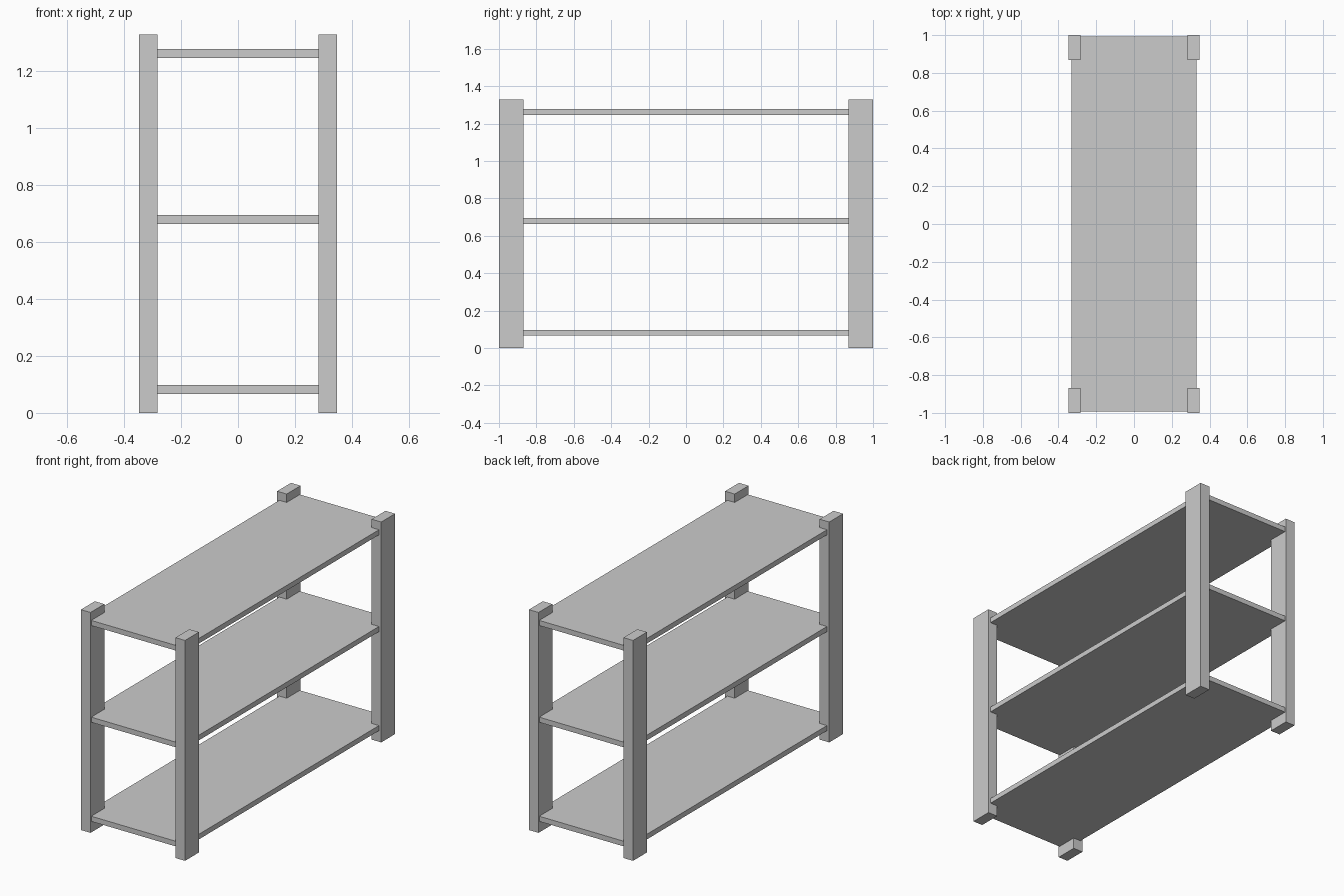
import bpy

if "Cube" in bpy.data.objects:
    bpy.data.objects.remove(bpy.data.objects["Cube"])


def box(name, center, size):
    bpy.ops.mesh.primitive_cube_add(size=1, location=center)
    obj = bpy.context.object
    obj.name = name
    obj.scale = size
    bpy.ops.object.transform_apply(location=False, rotation=False, scale=True)
    return obj


# Four corner posts
HEIGHT = 1.328
for y_name, sy in (("front", -1), ("back", 1)):
    for x_name, sx in (("left", -1), ("right", 1)):
        box(f"{y_name}_{x_name}_post",
            (sx * 0.315, sy * 0.934, HEIGHT / 2), (0.064, 0.132, HEIGHT))

# Three shelves, let into the posts and slightly inset from their outer faces
for name, z in (("bottom", 0.082), ("middle", 0.679), ("top", 1.262)):
    box(f"{name}_shelf", (0, 0, z), (0.664, 1.986, 0.031))
